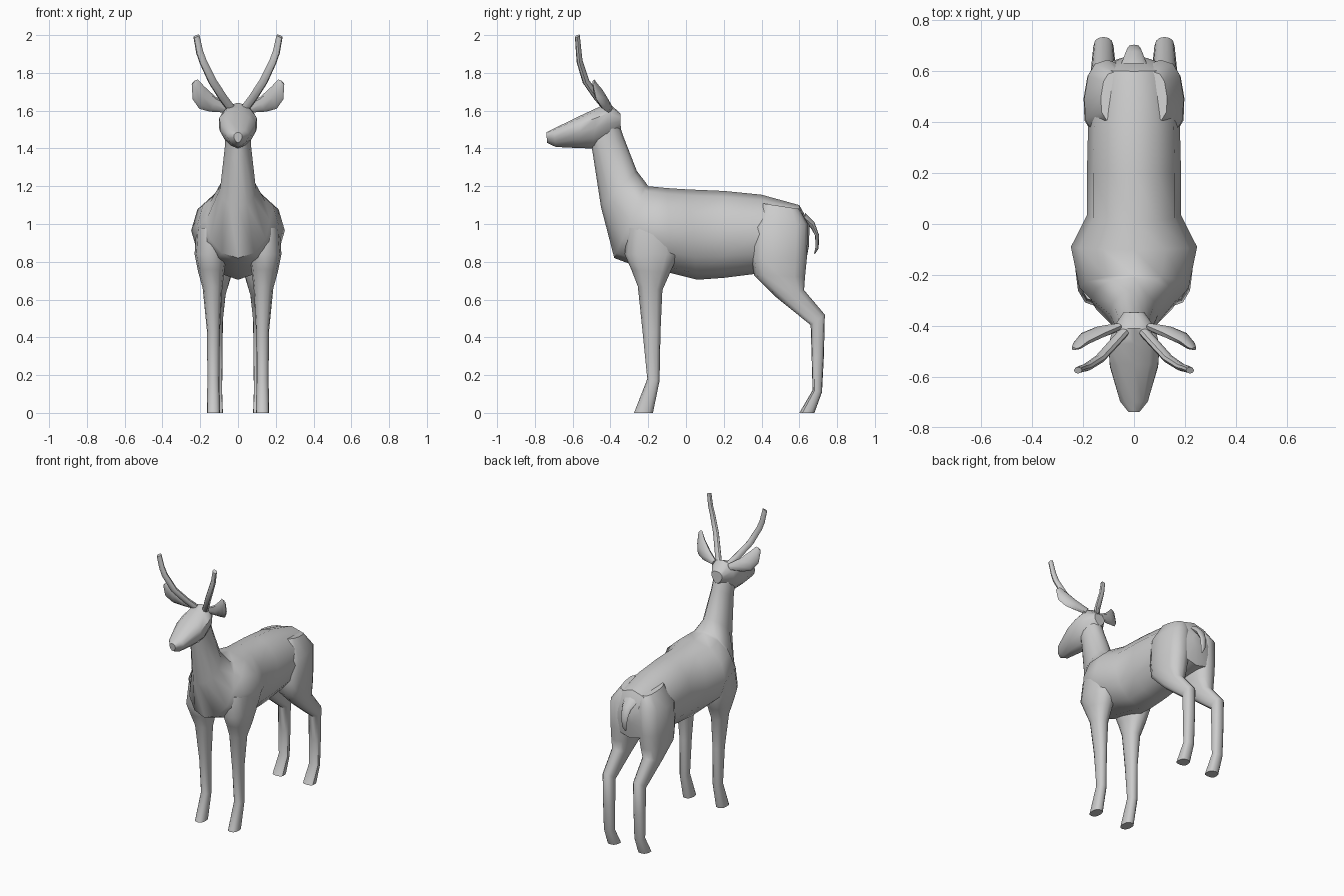
import bpy, bmesh, math
from mathutils import Vector


def loft(name, rings, n=12, power=1.0, bias=0.0):
    """Skin closed rings; each ring is (edge p, edge q, half-width vector)."""
    bm = bmesh.new()
    loops = []
    for p, q, w in rings:
        p, q, w = Vector(p), Vector(q), Vector(w)
        loop = []
        for i in range(n):
            a = 2 * math.pi * i / n
            c, s = math.cos(a), math.sin(a)
            c = math.copysign(abs(c) ** power, c) if abs(c) > 1e-6 else 0
            s = math.copysign(abs(s) ** power, s) if abs(s) > 1e-6 else 0
            loop.append(bm.verts.new((p + q) / 2 + (p - q) / 2 * c + w * s * (1 + bias * c)))
        loops.append(loop)
    for a, b in zip(loops, loops[1:]):
        for i in range(n):
            j = (i + 1) % n
            bm.faces.new((a[i], a[j], b[j], b[i]))
    bm.faces.new(loops[0])
    bm.faces.new(loops[-1])
    bmesh.ops.recalc_face_normals(bm, faces=bm.faces)
    me = bpy.data.meshes.new(name)
    bm.to_mesh(me)
    bm.free()
    ob = bpy.data.objects.new(name, me)
    bpy.context.collection.objects.link(ob)
    bpy.ops.object.select_all(action='DESELECT')
    ob.select_set(True)
    bpy.context.view_layer.objects.active = ob
    bpy.ops.object.shade_smooth_by_angle(angle=math.radians(45))
    return ob


def profile(rows, side=1):
    """Rows of (y, z, y, z, x centre, half width) read from the side outline."""
    return [((side * x, y1, z1), (side * x, y2, z2), (hw, 0, 0))
            for y1, z1, y2, z2, x, hw in rows]


# Torso and neck
loft("torso_and_neck", profile([
    (.655, 1.00, .65, .88, 0, .05),
    (.60, 1.10, .63, .77, 0, .16),
    (.40, 1.155, .40, .74, 0, .18),
    (.20, 1.175, .20, .715, 0, .185),
    (.01, 1.183, .06, .705, 0, .185),
    (-.10, 1.19, -.08, .74, 0, .248),
    (-.20, 1.20, -.30, .79, 0, .215),
    (-.21, 1.215, -.38, .82, 0, .17),
    (-.26, 1.28, -.45, 1.09, 0, .095),
    (-.33, 1.46, -.49, 1.35, 0, .07),
    (-.37, 1.58, -.50, 1.41, 0, .065)]))

# Head
loft("head", profile([
    (-.347, 1.585, -.345, 1.50, 0, .04),
    (-.41, 1.642, -.42, 1.42, 0, .085),
    (-.47, 1.615, -.495, 1.40, 0, .10),
    (-.55, 1.578, -.57, 1.402, 0, .095),
    (-.70, 1.505, -.69, 1.408, 0, .055),
    (-.74, 1.485, -.735, 1.43, 0, .022)]), bias=.3)

# Tail
loft("tail", profile([
    (.63, 1.06, .63, 1.00, 0, .05),
    (.68, 1.01, .66, .98, 0, .035),
    (.705, .94, .683, .94, 0, .025),
    (.702, .87, .686, .88, 0, .018),
    (.682, .84, .678, .845, 0, .005)]), n=8)

fore = [
    (-.31, .98, -.03, .98, .14, .08),
    (-.325, .84, -.04, .84, .145, .085),
    (-.29, .76, -.085, .74, .142, .07),
    (-.255, .67, -.125, .65, .135, .052),
    (-.23, .43, -.135, .43, .13, .034),
    (-.205, .18, -.14, .17, .13, .032),
    (-.275, 0, -.175, 0, .13, .035)]

hind = [
    (.40, 1.11, .60, 1.08, .07, .06),
    (.35, .98, .645, 1.00, .105, .09),
    (.348, .82, .64, .82, .11, .088),
    (.36, .73, .63, .72, .115, .08),
    (.48, .61, .625, .65, .12, .055),
    (.66, .465, .735, .52, .12, .04),
    (.665, .30, .73, .30, .12, .038),
    (.67, .12, .72, .11, .12, .036),
    (.60, 0, .68, 0, .12, .04)]

ear = [
    ((.05, -.40, 1.63), (.07, -.41, 1.59), .015),
    ((.12, -.43, 1.675), (.15, -.42, 1.595), .022),
    ((.18, -.46, 1.73), (.205, -.44, 1.61), .02),
    ((.212, -.485, 1.765), (.24, -.475, 1.66), .012),
    ((.228, -.49, 1.76), (.245, -.492, 1.74), .005)]

# Antler path: x, y, z, radius
antler = [(.035, -.42, 1.61, .022), (.08, -.47, 1.67, .022), (.135, -.53, 1.755, .021),
          (.185, -.563, 1.86, .019), (.203, -.568, 1.91, .018), (.22, -.575, 1.995, .016)]

for side, label in ((1, "left"), (-1, "right")):
    # Legs
    loft("front_leg_" + label, profile(fore, side), power=.85)
    loft("hind_leg_" + label, profile(hind, side), power=.75, bias=.12)
    # Ears
    loft("ear_" + label, [((side * p[0], *p[1:]), (side * q[0], *q[1:]), (side * t * .4, t, 0))
                          for p, q, t in ear], n=8)
    # Antlers
    loft("antler_" + label, [((side * (x + r), y, z - r * .35), (side * (x - r), y, z + r * .35),
                              (0, r * .8, r * .35)) for x, y, z, r in antler], n=8)
